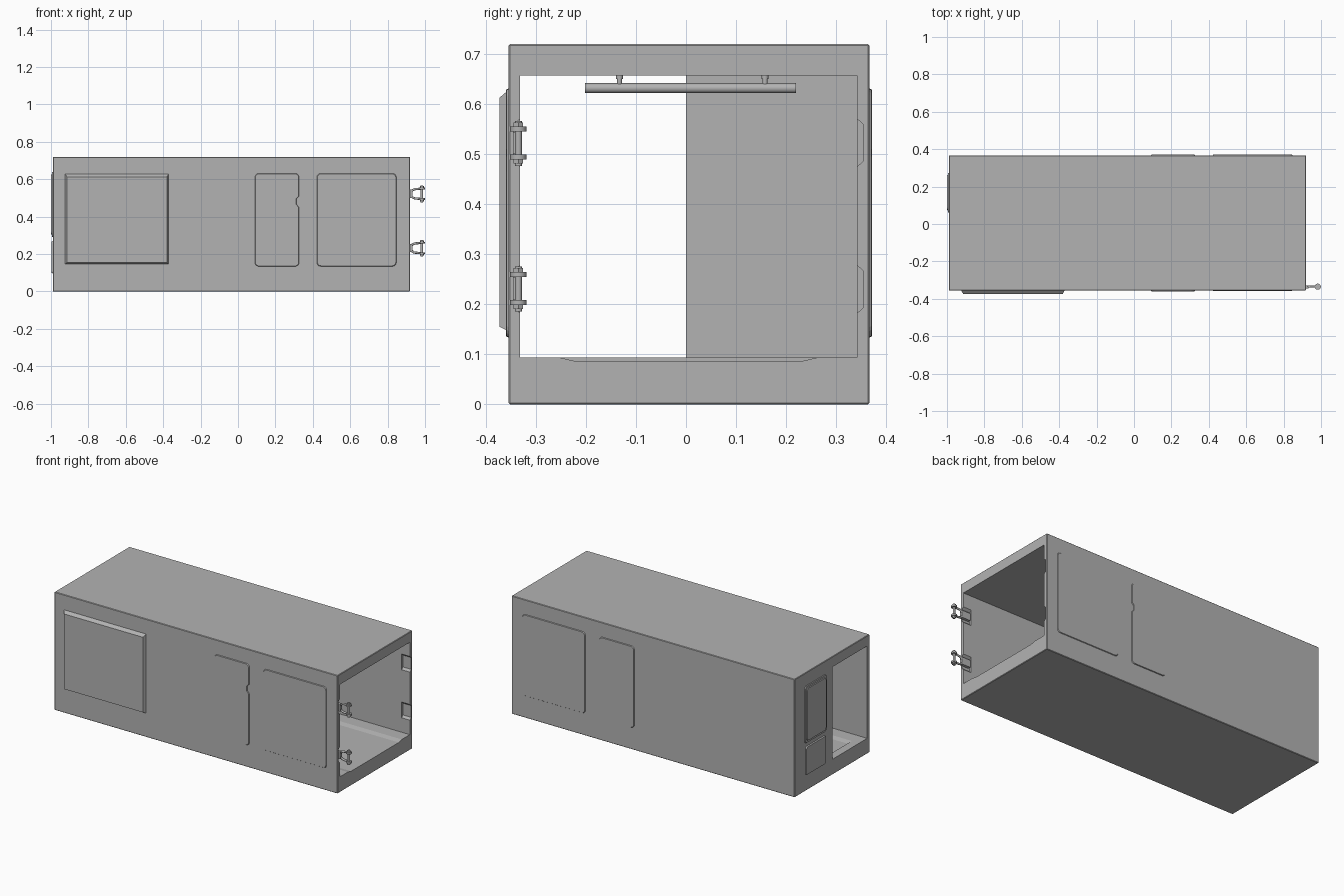
import bpy, bmesh, math
from mathutils import Vector

cube = bpy.data.objects.get("Cube")
if cube:
    bpy.data.objects.remove(cube, do_unlink=True)

grey = bpy.data.materials.new("plain_grey")
grey.use_nodes = True
colour = (0.45, 0.45, 0.45, 1)
grey.diffuse_color = colour
grey.node_tree.nodes["Principled BSDF"].inputs["Base Color"].default_value = colour

# Extents of the body and its tunnel
X0, X1, Y0, Y1, Z1 = -0.99, 0.92, -0.355, 0.367, 0.72
IN_Y0, IN_Y1, IN_Z0, IN_Z1 = -0.332, 0.342, 0.094, 0.657


def finish(name, bm, smooth=False):
    bmesh.ops.recalc_face_normals(bm, faces=bm.faces)
    mesh = bpy.data.meshes.new(name)
    bm.to_mesh(mesh)
    bm.free()
    mesh.materials.append(grey)
    obj = bpy.data.objects.new(name, mesh)
    bpy.context.collection.objects.link(obj)
    if smooth:
        bpy.ops.object.select_all(action="DESELECT")
        obj.select_set(True)
        bpy.context.view_layer.objects.active = obj
        bpy.ops.object.shade_smooth_by_angle(angle=math.radians(40))
    return obj


def loft(name, lower, upper):
    """Closed solid between two outlines with matching points."""
    bm = bmesh.new()
    a = [bm.verts.new(p) for p in lower]
    b = [bm.verts.new(p) for p in upper]
    bm.faces.new(a)
    bm.faces.new(b)
    for i in range(len(a)):
        j = (i + 1) % len(a)
        bm.faces.new((a[i], a[j], b[j], b[i]))
    return finish(name, bm)


def box(name, x0, x1, y0, y1, z0, z1):
    ring = [(x0, y0), (x1, y0), (x1, y1), (x0, y1)]
    return loft(name, [(x, y, z0) for x, y in ring], [(x, y, z1) for x, y in ring])


def prism_x(name, section, x0, x1):
    return loft(name, [(x0, y, z) for y, z in section], [(x1, y, z) for y, z in section])


def rounded(u0, u1, v0, v1, r, notch=None):
    """Rounded rectangle, with an optional finger notch in the u1 side."""
    pts = []
    corners = [(u0 + r, v0 + r, 180), (u1 - r, v0 + r, 270),
               (u1 - r, v1 - r, 0), (u0 + r, v1 - r, 90)]
    for k, (cu, cv, start) in enumerate(corners):
        for step in range(5):
            t = math.radians(start + step * 22.5)
            pts.append((cu + r * math.cos(t), cv + r * math.sin(t)))
        if k == 1 and notch:
            pts += [(u1, notch - 0.03), (u1 - 0.013, notch - 0.015),
                    (u1 - 0.013, notch + 0.015), (u1, notch + 0.03)]
    return pts


SIDES = {
    "front": lambda u, v, d: (u, Y0 - d, v),
    "back": lambda u, v, d: (u, Y1 + d, v),
    "end": lambda u, v, d: (X0 - d, u, v),
}


def plate(name, side, area, r, depth, slope, notch=None):
    """Raised panel with sloping edges on one side of the body."""
    u0, u1, v0, v1 = area
    place = SIDES[side]
    outer = rounded(u0, u1, v0, v1, r, notch)
    inner = rounded(u0 + slope, u1 - slope, v0 + slope, v1 - slope, r, notch)
    return loft(name, [place(u, v, -0.002) for u, v in outer],
                [place(u, v, depth) for u, v in inner])


# Body: a box hollowed from end to end, with one half of the -x end closed
body = box("body", X0, X1, Y0, Y1, 0, Z1)
edge = body.modifiers.new("edge", "BEVEL")
edge.width = 0.003
cutters = [
    box("tunnel_cutter", X0 + 0.025, X1 + 0.1, IN_Y0, IN_Y1, IN_Z0, IN_Z1),
    box("doorway_cutter", X0 - 0.1, X0 + 0.1, IN_Y0, 0, IN_Z0, IN_Z1),
    prism_x("floor_cutter", [(-0.255, 0.1), (-0.255, 0.094), (-0.225, 0.087),
                             (0.235, 0.087), (0.265, 0.094), (0.265, 0.1)], X0 + 0.05, X1 + 0.1),
]
# Bevelled latch recesses inside both side walls at the open end
HINGE_Z = (0.23, 0.523)
for z in HINGE_Z:
    for wall, out in ((IN_Y0, -1), (IN_Y1, 1)):
        section = [(wall - out * 0.01, z - 0.048), (wall, z - 0.048), (wall + out * 0.013, z - 0.036),
                   (wall + out * 0.013, z + 0.036), (wall, z + 0.048), (wall - out * 0.01, z + 0.048)]
        cutters.append(prism_x("recess_cutter", section, X1 - 0.055, X1 + 0.1))
for cutter in cutters:
    mod = body.modifiers.new(cutter.name, "BOOLEAN")
    mod.operation = "DIFFERENCE"
    mod.solver = "EXACT"
    mod.object = cutter
bpy.context.view_layer.objects.active = body
for mod in list(body.modifiers):
    bpy.ops.object.modifier_apply(modifier=mod.name)
for cutter in cutters:
    bpy.data.objects.remove(cutter, do_unlink=True)

# Side panels, the same on front and back
for side in ("front", "back"):
    plate(side + "_narrow_panel", side, (0.09, 0.327, 0.133, 0.632), 0.02, 0.005, 0.003, 0.48)
    plate(side + "_wide_panel", side, (0.42, 0.848, 0.133, 0.632), 0.02, 0.004, 0.004)

# Large raised hatch on the front
loft("front_hatch",
     [SIDES["front"](u, v, -0.002) for u, v in ((-0.925, 0.145), (-0.37, 0.145), (-0.37, 0.63), (-0.925, 0.63))],
     [SIDES["front"](u, v, 0.018) for u, v in ((-0.914, 0.155), (-0.38, 0.155), (-0.38, 0.613), (-0.914, 0.613))])

# Control panels on the closed half of the -x end
plate("upper_end_frame", "end", (0.06, 0.275, 0.29, 0.64), 0.02, 0.005, 0.003)
plate("upper_end_panel", "end", (0.072, 0.263, 0.302, 0.628), 0.016, 0.01, 0.004)
plate("lower_end_panel", "end", (0.07, 0.265, 0.095, 0.27), 0.012, 0.007, 0.004)


def tube(name, points, r, sides=10):
    """Round rod swept along a path."""
    bm = bmesh.new()
    pts = [Vector(p) for p in points]
    rings = []
    for i, p in enumerate(pts):
        along = (pts[min(i + 1, len(pts) - 1)] - pts[max(i - 1, 0)]).normalized()
        a = along.cross(Vector((0, 1, 0)))
        if a.length < 0.01:
            a = Vector((1, 0, 0))
        a.normalize()
        b = along.cross(a)
        rings.append([bm.verts.new(p + r * (a * math.cos(t) + b * math.sin(t)))
                      for t in (2 * math.pi * k / sides for k in range(sides))])
    for low, high in zip(rings, rings[1:]):
        for k in range(sides):
            m = (k + 1) % sides
            bm.faces.new((low[k], low[m], high[m], high[k]))
    bm.faces.new(rings[0])
    bm.faces.new(rings[-1])
    return finish(name, bm, True)


# Shackle hinges: a bow on the wall, with a pin, collars and nuts
PIN_X, PIN_Y = 0.983, -0.335
for label, z in zip(("lower", "upper"), (0.232, 0.522)):
    bow = [(PIN_X, PIN_Y, z - 0.028)]
    for step in range(9):
        t = math.radians(-90 - step * 22.5)
        bow.append((0.95 + 0.026 * math.cos(t), PIN_Y, z + 0.025 * math.sin(t)))
    bow.append((PIN_X, PIN_Y, z + 0.028))
    tube(label + "_hinge_bow", bow, 0.006)
    box(label + "_hinge_foot", X1 - 0.045, X1 + 0.012, IN_Y0 - 0.014, IN_Y0 + 0.004, z - 0.022, z + 0.022)
    rod = lambda part, low, high, r, sides=12: tube(
        label + part, [(PIN_X, PIN_Y, z + low), (PIN_X, PIN_Y, z + high)], r, sides)
    rod("_hinge_pin", -0.046, 0.044, 0.007)
    for part, s in (("_bottom", -1), ("_top", 1)):
        rod(part + "_collar", s * 0.028 - 0.005, s * 0.028 + 0.005, 0.0165)
        rod(part + "_nut", s * 0.036 - 0.005, s * 0.036 + 0.005, 0.011, 6)

# Rail hung from the ceiling
tube("ceiling_rail", [(0, -0.202, 0.632), (0, 0.22, 0.632)], 0.01, 12)
for y in (-0.133, 0.158):
    tube("rail_hanger", [(0, y, 0.632), (0, y, IN_Z1 + 0.002)], 0.005)
    tube("rail_hanger_cap", [(0, y, 0.65), (0, y, IN_Z1 + 0.002)], 0.007)
